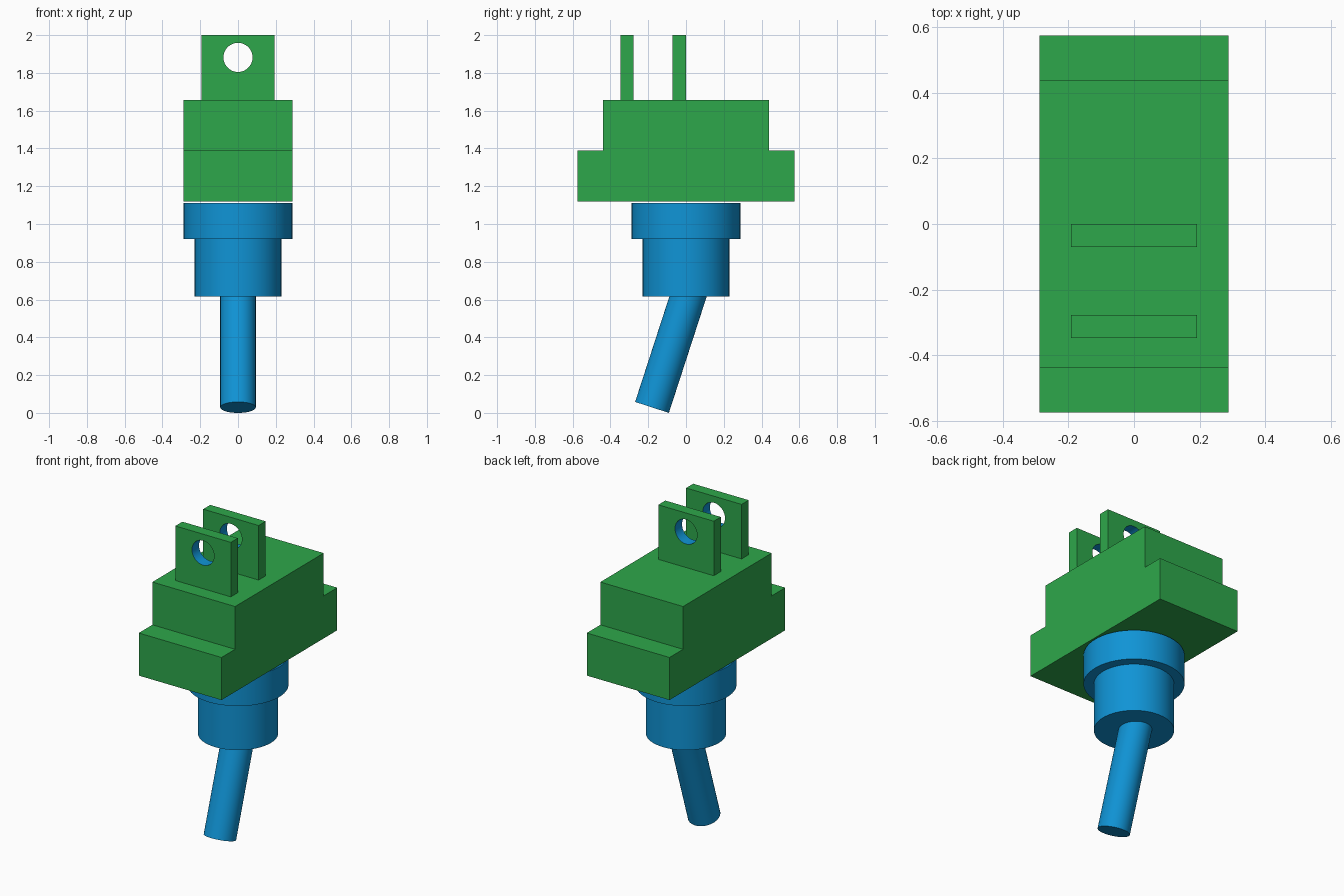
import bpy, bmesh, math
from mathutils import Vector

if "Cube" in bpy.data.objects:
    bpy.data.objects.remove(bpy.data.objects["Cube"])


def material(name, rgb):
    m = bpy.data.materials.new(name)
    m.diffuse_color = (*rgb, 1.0)
    m.use_nodes = True
    m.node_tree.nodes["Principled BSDF"].inputs["Base Color"].default_value = m.diffuse_color
    return m


green = material("green", (0.027, 0.386, 0.070))
blue = material("blue", (0.005, 0.296, 0.672))


def cylinder(name, radius, start, end, mat, sides=64):
    start, end = Vector(start), Vector(end)
    axis = end - start
    bpy.ops.mesh.primitive_cylinder_add(
        vertices=sides, radius=radius, depth=axis.length,
        location=(start + end) / 2,
        rotation=axis.to_track_quat('Z', 'Y').to_euler())
    ob = bpy.context.object
    ob.name = name
    ob.data.materials.append(mat)
    bpy.ops.object.shade_smooth_by_angle(angle=math.radians(30))
    return ob


# Stepped switch body: side profile extruded across x
HALF_W, BOTTOM, STEP, TOP = 0.288, 1.12, 1.388, 1.657
half = [(0.575, BOTTOM), (0.575, STEP), (0.44, STEP), (0.44, TOP)]
profile = half + [(-y, z) for y, z in reversed(half)]
bm = bmesh.new()
face = bm.faces.new([bm.verts.new((-HALF_W, y, z)) for y, z in profile])
ext = bmesh.ops.extrude_face_region(bm, geom=[face])
bmesh.ops.translate(bm, vec=(2 * HALF_W, 0, 0),
                    verts=[v for v in ext["geom"] if isinstance(v, bmesh.types.BMVert)])
bmesh.ops.recalc_face_normals(bm, faces=bm.faces)
mesh = bpy.data.meshes.new("switch_body")
bm.to_mesh(mesh)
bm.free()
mesh.materials.append(green)
bpy.context.collection.objects.link(bpy.data.objects.new("switch_body", mesh))

# Terminal tabs with a drilled hole whose wall is blue
HOLE_Z, HOLE_R, THICK = 1.882, 0.077, 0.07
for name, y in (("front_terminal", -0.3125), ("rear_terminal", -0.0355)):
    bpy.ops.mesh.primitive_cube_add(size=1, location=(0, y, (TOP + 2) / 2))
    tab = bpy.context.object
    tab.name = name
    tab.scale = (0.386, THICK, 2 - TOP)
    bpy.ops.object.transform_apply(location=True, rotation=True, scale=True)
    tab.data.materials.append(green)
    tab.data.materials.append(blue)

    cutter = cylinder("hole_cutter", HOLE_R, (0, y - 0.1, HOLE_Z), (0, y + 0.1, HOLE_Z), blue)
    mod = tab.modifiers.new("hole", 'BOOLEAN')
    mod.operation, mod.object, mod.solver = 'DIFFERENCE', cutter, 'EXACT'
    bpy.context.view_layer.objects.active = tab
    bpy.ops.object.modifier_apply(modifier=mod.name)
    bpy.data.objects.remove(cutter)

    for p in tab.data.polygons:
        r = math.hypot(p.center.x, p.center.z - HOLE_Z)
        in_hole = abs(p.normal.y) < 0.5 and r < HOLE_R + 0.01
        p.material_index = 1 if in_hole else 0
        p.use_smooth = in_hole
    tab.select_set(True)
    bpy.ops.object.shade_smooth_by_angle(angle=math.radians(30))

# Threaded bushing: wide collar over a narrower sleeve
cylinder("collar", 0.288, (0, 0, 0.92), (0, 0, 1.11), blue)
cylinder("sleeve", 0.229, (0, 0, 0.615), (0, 0, 0.92), blue)

# Tilted toggle lever
tilt, lever_r = math.radians(18), 0.094
base = Vector((0, -0.18, lever_r * math.sin(tilt)))
tip = base + Vector((0, math.sin(tilt), math.cos(tilt))) * 0.70
cylinder("lever", lever_r, base, tip, blue)
